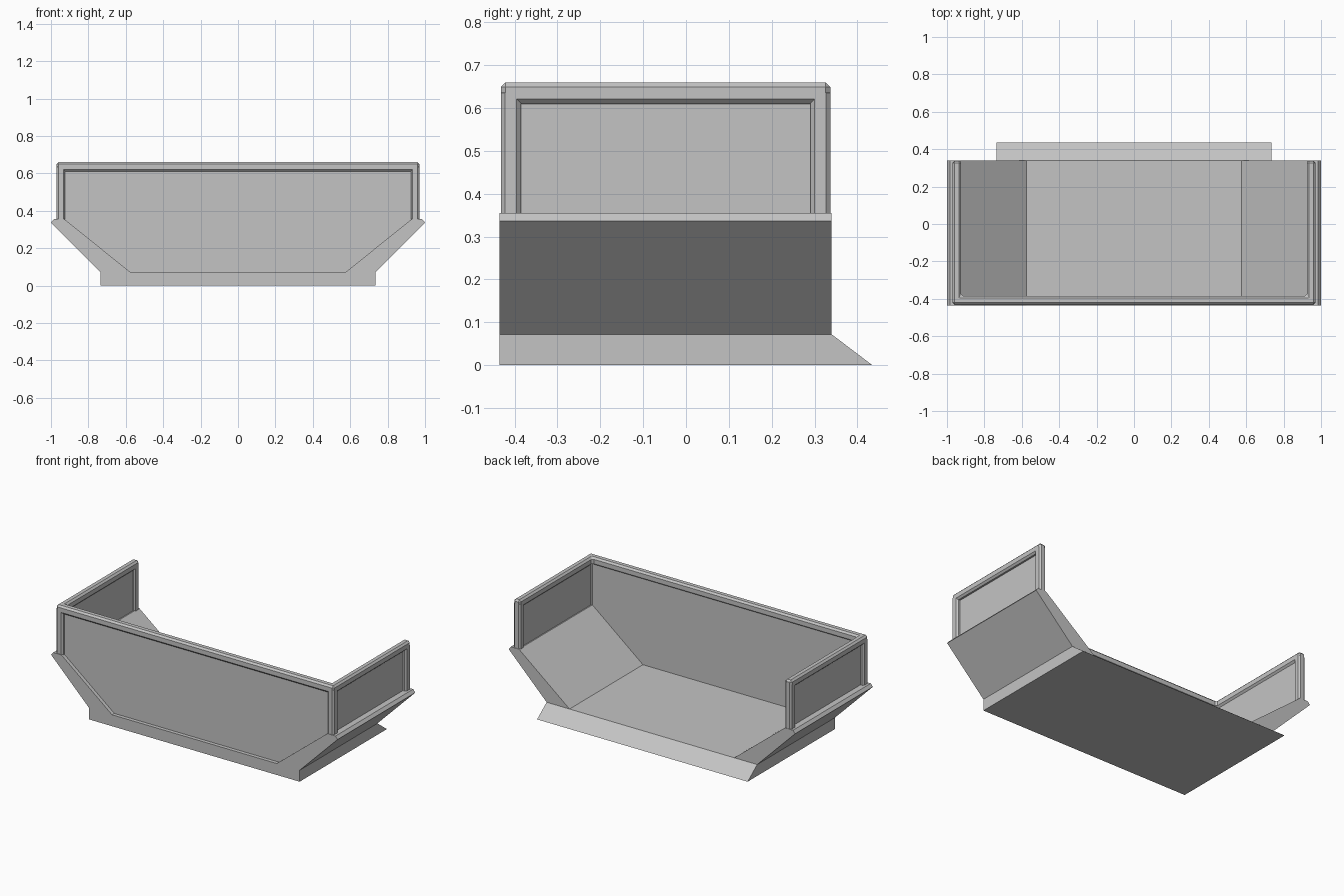
import bpy
import bmesh

cube = bpy.data.objects.get("Cube")
if cube:
    bpy.data.objects.remove(cube, do_unlink=True)

grey = bpy.data.materials.new("light grey metal")
grey.use_nodes = True
colour = (0.55, 0.55, 0.55, 1)
grey.diffuse_color = colour
grey.node_tree.nodes["Principled BSDF"].inputs["Base Color"].default_value = colour


def prism(name, outline, low, high, axis, chamfer=0):
    """Extrude a 2D outline along the y or z axis, with optional chamfered edges."""
    bm = bmesh.new()

    def place(a, b, h):
        return (a, h, b) if axis == "y" else (a, b, h)

    face = bm.faces.new([bm.verts.new(place(a, b, low)) for a, b in outline])
    moved = bmesh.ops.extrude_face_region(bm, geom=[face])["geom"]
    verts = [v for v in moved if isinstance(v, bmesh.types.BMVert)]
    bmesh.ops.translate(bm, verts=verts, vec=place(0, 0, high - low))
    bmesh.ops.recalc_face_normals(bm, faces=bm.faces)
    mesh = bpy.data.meshes.new(name)
    bm.to_mesh(mesh)
    bm.free()
    mesh.materials.append(grey)
    obj = bpy.data.objects.new(name, mesh)
    bpy.context.collection.objects.link(obj)
    if chamfer:
        bevel = obj.modifiers.new("chamfer", "BEVEL")
        bevel.width = chamfer
        bevel.segments = 1
    return obj


def mirrored(half):
    """Close a right-hand half outline by reflecting it across x = 0."""
    return half + [(-x, other) for x, other in reversed(half)]


def box_outline(x0, x1, y0, y1):
    return [(x0, y0), (x1, y0), (x1, y1), (x0, y1)]


BACK, FRONT = 0.34, -0.435
FLOOR, RIM = 0.072, 0.355

# Tray: thick floor and sloping sides in one section
prism("tray", mirrored([(0.735, 0), (0.735, FLOOR), (1.0, 0.337), (0.985, RIM),
                        (0.928, RIM), (0.575, FLOOR)]), FRONT, BACK, "y")

# Tapered tail lip
lip = prism("tail_lip", mirrored([(0.735, 0), (0.735, FLOOR)]), BACK, 0.435, "y")
for v in lip.data.vertices:
    if v.co.y > 0.4:
        v.co.z = 0

# Recessed wall panels
prism("front_panel", mirrored([(0.57, 0.065), (0.935, RIM), (0.935, 0.635)]),
      -0.412, -0.392, "y")
for side, s in (("left", 1), ("right", -1)):
    prism(side + "_panel", box_outline(0.935 * s, 0.948 * s, -0.41, 0.31),
          0.34, 0.635, "z")
    # Upright posts at both ends of each side
    for end, y0, y1 in (("front", -0.432, -0.385), ("rear", 0.29, 0.337)):
        prism(f"{side}_{end}_post", box_outline(0.924 * s, 0.97 * s, y0, y1),
              0.33, 0.645, "z", 0.01)

# Top rail running round three sides
prism("top_rail", mirrored([(0.97, -0.432), (0.97, 0.337), (0.924, 0.337),
                            (0.924, -0.385)]), 0.61, 0.66, "z", 0.011)
